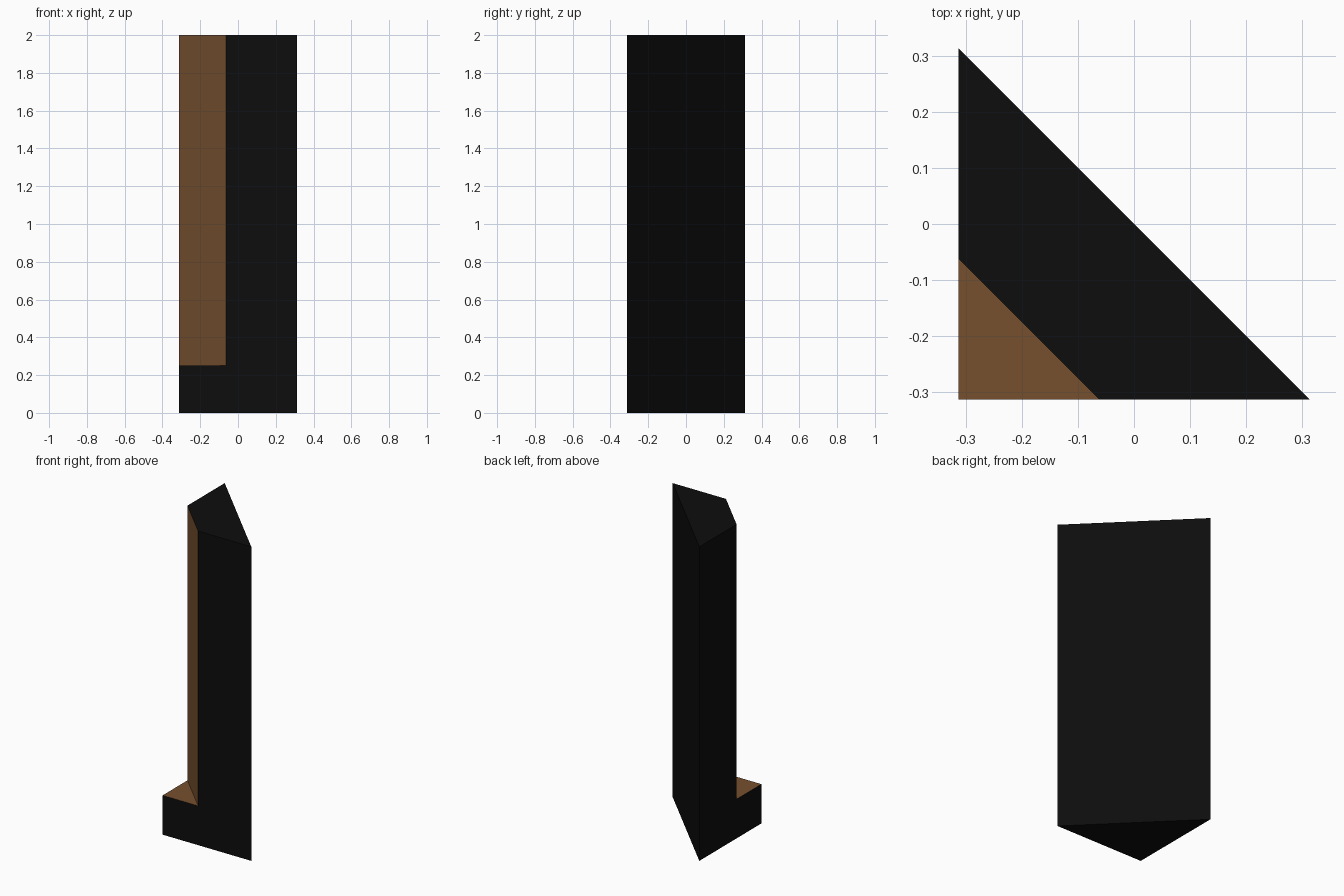
import bpy, bmesh

if "Cube" in bpy.data.objects:
    bpy.data.objects.remove(bpy.data.objects["Cube"])

HALF, CUT, LEDGE, TOP = 0.3125, -0.0625, 0.25, 2.0


def material(name, rgb):
    m = bpy.data.materials.new(name)
    m.diffuse_color = (*rgb, 1.0)
    m.use_nodes = True
    m.node_tree.nodes["Principled BSDF"].inputs["Base Color"].default_value = m.diffuse_color
    return m


def raise_faces(bm, faces, height):
    """Extrude faces upward; returns the new top faces."""
    geom = bmesh.ops.extrude_face_region(bm, geom=faces)["geom"]
    bmesh.ops.translate(bm, vec=(0, 0, height),
                        verts=[g for g in geom if isinstance(g, bmesh.types.BMVert)])
    return [g for g in geom if isinstance(g, bmesh.types.BMFace)]


bm = bmesh.new()

# Footprint: right triangle, split by the notch line
a, b, c, d, e = [bm.verts.new((x, y, LEDGE)) for x, y in
                 ((-HALF, -HALF), (CUT, -HALF), (HALF, -HALF), (-HALF, HALF), (-HALF, CUT))]
corner = bm.faces.new((a, b, e))
body = bm.faces.new((b, c, d, e))

# Triangular base, closed underneath
low = [bm.verts.new((x, y, 0)) for x, y in
       ((-HALF, -HALF), (CUT, -HALF), (HALF, -HALF), (-HALF, HALF), (-HALF, CUT))]
ring = [a, b, c, d, e]
bm.faces.new(low[::-1])
for i in range(5):
    j = (i + 1) % 5
    bm.faces.new((low[i], low[j], ring[j], ring[i]))

# Tall column behind the notch
old = body
raise_faces(bm, [body], TOP - LEDGE)
if old.is_valid:
    bm.faces.remove(old)
bmesh.ops.recalc_face_normals(bm, faces=bm.faces)

# Brown on the notch wall and the ledge, black elsewhere
for f in bm.faces:
    f.normal_update()
    n, z = f.normal, f.calc_center_median().z
    wall = n.x < -0.5 and n.y < -0.5
    ledge = n.z > 0.9 and z < 1
    f.material_index = 1 if wall or ledge else 0

mesh = bpy.data.meshes.new("notched_corner_post")
bm.to_mesh(mesh)
bm.free()
mesh.materials.append(material("black", (0.004, 0.004, 0.004)))
mesh.materials.append(material("brown", (0.18, 0.08, 0.028)))
bpy.context.collection.objects.link(bpy.data.objects.new("notched_corner_post", mesh))
